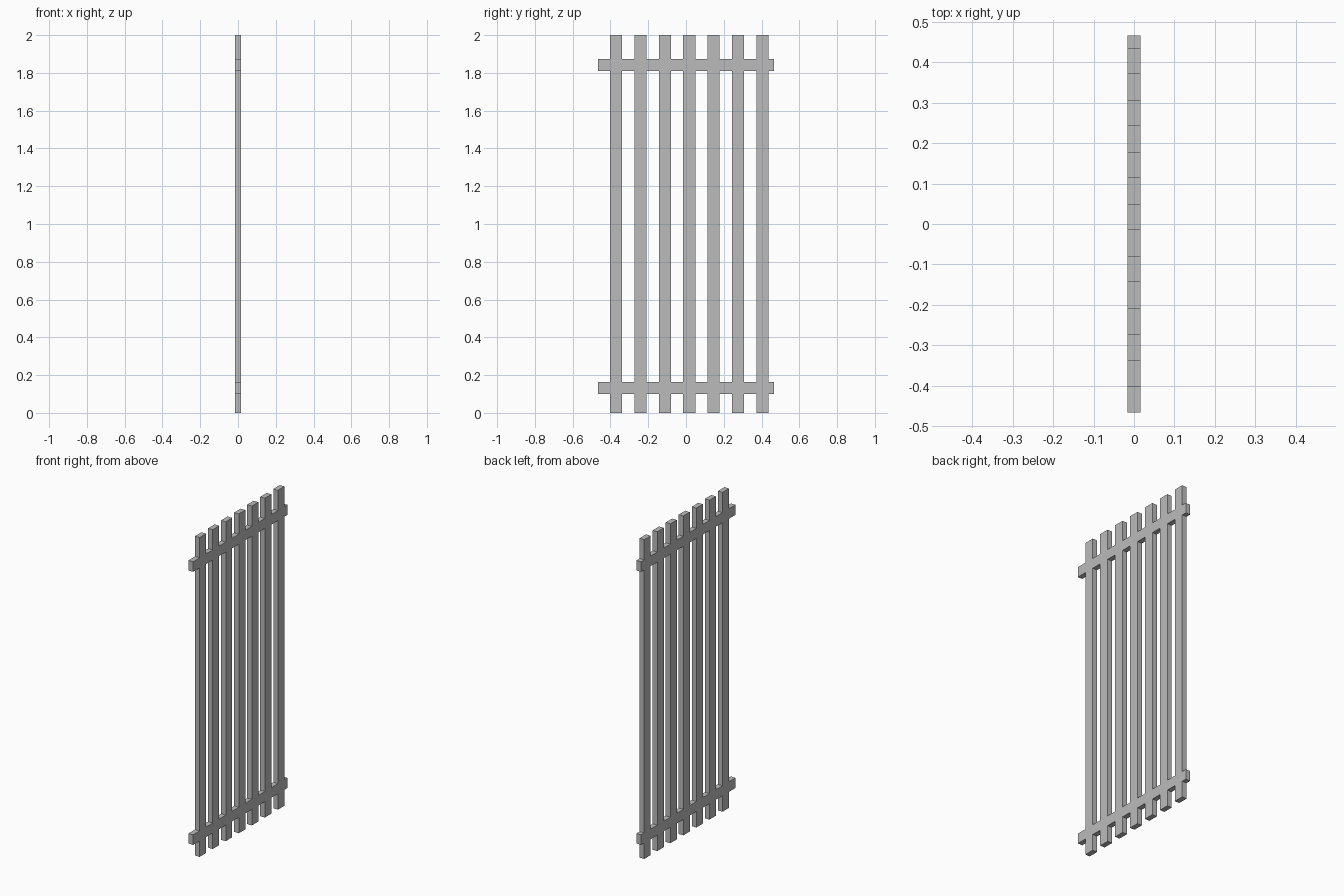
import bpy
import bmesh

if "Cube" in bpy.data.objects:
    bpy.data.objects.remove(bpy.data.objects["Cube"], do_unlink=True)

# Dimensions
THICKNESS = 0.032
HEIGHT = 2.0
RAIL_END = 0.467
BAR_COUNT, BAR_WIDTH, BAR_PITCH, FIRST_BAR = 7, 0.064, 0.129, -0.402
RAILS = [(0.1, 0.163), (1.81, 1.873)]

# Grey metal
metal = bpy.data.materials.new("grey_metal")
metal.use_nodes = True
grey = (0.5, 0.5, 0.5, 1)
metal.diffuse_color = grey
metal.node_tree.nodes["Principled BSDF"].inputs["Base Color"].default_value = grey

# Grid lines of the lattice: odd columns are bars, odd rows are rails
ys = [-RAIL_END]
for i in range(BAR_COUNT):
    start = FIRST_BAR + i * BAR_PITCH
    ys += [start, start + BAR_WIDTH]
ys.append(RAIL_END)
zs = [0] + [z for rail in RAILS for z in rail] + [HEIGHT]

# One welded lattice of bars and rails with flush faces
bm = bmesh.new()
grid = [[bm.verts.new((-THICKNESS / 2, y, z)) for z in zs] for y in ys]
for i in range(len(ys) - 1):
    for j in range(len(zs) - 1):
        if i % 2 or j % 2:
            bm.faces.new((grid[i][j], grid[i][j + 1],
                          grid[i + 1][j + 1], grid[i + 1][j]))
bmesh.ops.delete(bm, geom=[v for v in bm.verts if not v.link_faces], context='VERTS')

# Thicken the lattice
result = bmesh.ops.extrude_face_region(bm, geom=bm.faces[:], use_keep_orig=True)
moved = [g for g in result["geom"] if isinstance(g, bmesh.types.BMVert)]
bmesh.ops.translate(bm, verts=moved, vec=(THICKNESS, 0, 0))
bmesh.ops.recalc_face_normals(bm, faces=bm.faces[:])

mesh = bpy.data.meshes.new("barred_panel")
bm.to_mesh(mesh)
bm.free()
mesh.materials.append(metal)
panel = bpy.data.objects.new("barred_panel", mesh)
bpy.context.collection.objects.link(panel)
